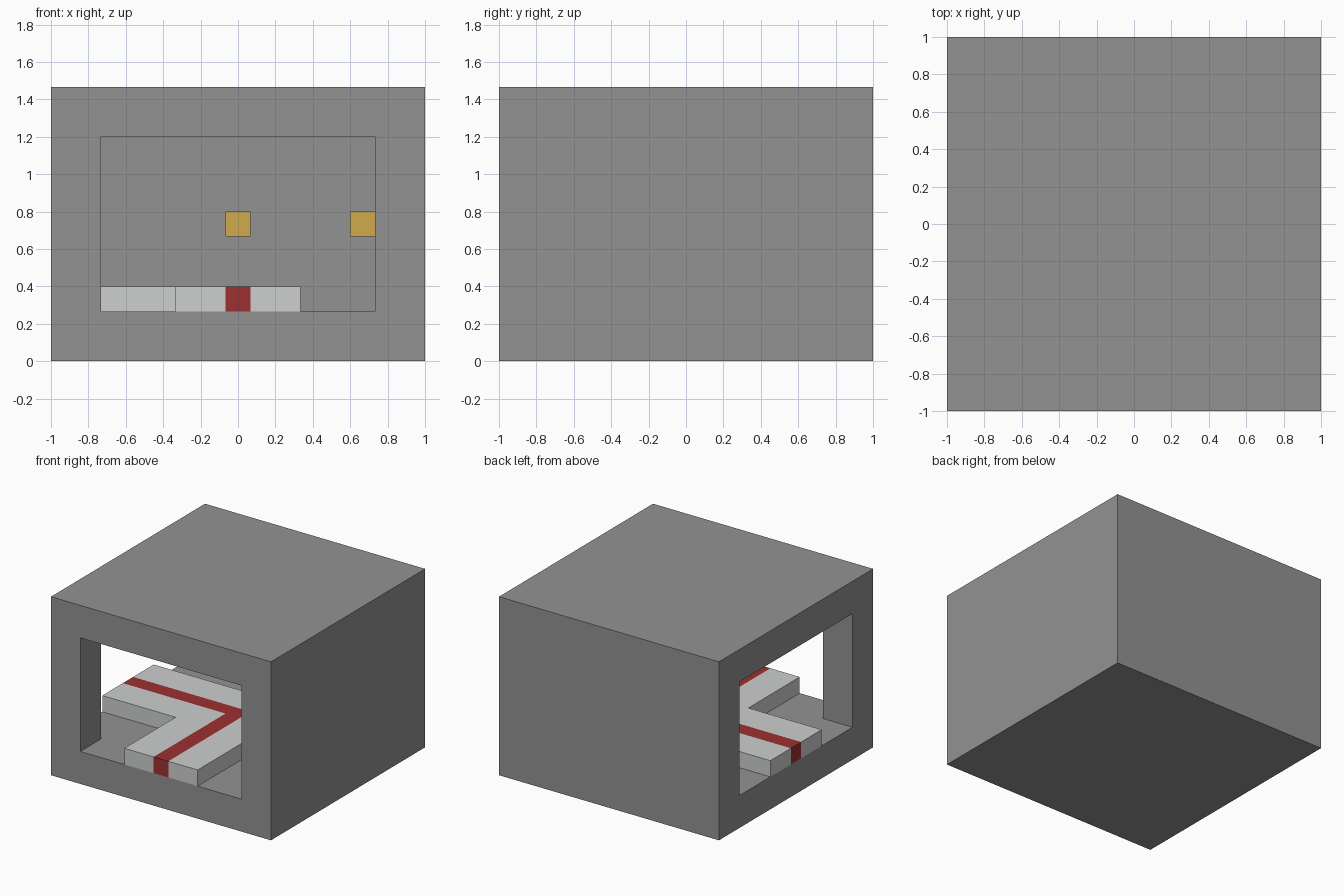
import bpy
import bmesh

U = 2 / 15  # one block of the building grid

default = bpy.data.objects.get("Cube")
if default:
    bpy.data.objects.remove(default, do_unlink=True)


def material(name, color):
    m = bpy.data.materials.new(name)
    m.use_nodes = True
    rgba = (*color, 1)
    m.diffuse_color = rgba
    bsdf = next(n for n in m.node_tree.nodes if n.type == "BSDF_PRINCIPLED")
    bsdf.inputs["Base Color"].default_value = rgba
    return m


stone = material("grey stone", (0.29, 0.29, 0.29))
white = material("pale floor", (0.61, 0.63, 0.62))
red = material("red stripe", (0.34, 0.03, 0.03))
gold = material("gold lamp", (0.64, 0.41, 0.07))


def prism(name, profile, z0, z1, mat):
    """Extrude a plan outline from z0 up to z1."""
    bm = bmesh.new()
    base = bm.faces.new([bm.verts.new((x, y, z0)) for x, y in profile])
    top = bmesh.ops.extrude_face_region(bm, geom=[base])["geom"]
    verts = [g for g in top if isinstance(g, bmesh.types.BMVert)]
    bmesh.ops.translate(bm, verts=verts, vec=(0, 0, z1 - z0))
    bmesh.ops.recalc_face_normals(bm, faces=bm.faces)
    mesh = bpy.data.meshes.new(name)
    bm.to_mesh(mesh)
    bm.free()
    mesh.materials.append(mat)
    obj = bpy.data.objects.new(name, mesh)
    bpy.context.collection.objects.link(obj)
    return obj


def rect(x, y, half):
    return [(x - half, y - half), (x + half, y - half),
            (x + half, y + half), (x - half, y + half)]


def bend(a, b, end=1):
    """Plan of a band that enters at the front and turns out at the -x side."""
    return [(a, -end), (b, -end), (b, b), (-end, b), (-end, a), (a, a)]


# Outer block, hollowed by a corridor with a corner
shell = prism("corridor_shell", rect(0, 0, 1), 0, 11 * U, stone)
cutter = prism("corridor_cutter", bend(-5.5 * U, 5.5 * U, 1.2), 2 * U, 9 * U, stone)
cutter.hide_render = True
cut = shell.modifiers.new("corridor", "BOOLEAN")
cut.operation = "DIFFERENCE"
cut.solver = "EXACT"
cut.object = cutter
bpy.context.view_layer.objects.active = shell
bpy.ops.object.modifier_apply(modifier=cut.name)
bpy.data.objects.remove(cutter, do_unlink=True)

# Raised walkway with a guide stripe along its middle
for name, a, b, mat in (("walkway_inner", -2.5, -0.5, white),
                        ("walkway_stripe", -0.5, 0.5, red),
                        ("walkway_outer", 0.5, 2.5, white)):
    prism(name, bend(a * U, b * U), 2 * U, 3 * U, mat)

# Lamps on the two closed walls
for name, x, y in (("back_wall_lamp", 0, 5), ("side_wall_lamp", 5, 0)):
    prism(name, rect(x * U, y * U, U / 2), 5 * U, 6 * U, gold)
